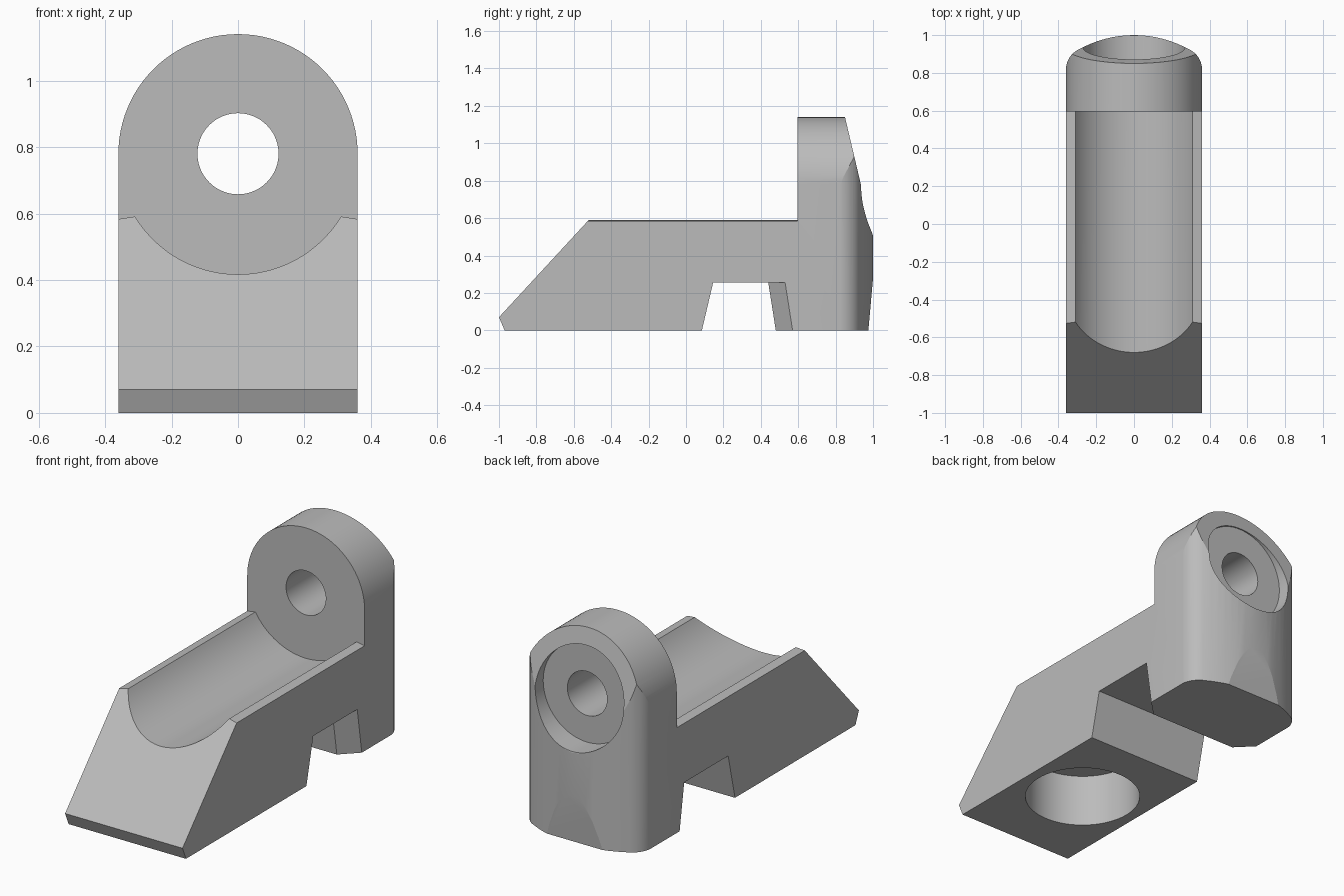
import bpy, bmesh, math

if "Cube" in bpy.data.objects:
    bpy.data.objects.remove(bpy.data.objects["Cube"])

AXIS_Z = 0.78      # height of the cross hole, groove and rounded head
HALF_W = 0.36

grey = bpy.data.materials.new("plain_grey")
grey.diffuse_color = (0.5, 0.5, 0.5, 1)
grey.use_nodes = True
grey.node_tree.nodes["Principled BSDF"].inputs["Base Color"].default_value = grey.diffuse_color


def arc(cx, cy, r, a0, a1, n):
    """Points on an arc, angles in degrees."""
    return [(cx + r * math.cos(math.radians(a0 + (a1 - a0) * i / n)),
             cy + r * math.sin(math.radians(a0 + (a1 - a0) * i / n)))
            for i in range(n + 1)]


def loft(name, bottom, top):
    """Closed solid between two matching rings of 3D points."""
    bm = bmesh.new()
    a = [bm.verts.new(p) for p in bottom]
    b = [bm.verts.new(p) for p in top]
    n = len(a)
    bm.faces.new(a)
    bm.faces.new(b)
    for i in range(n):
        bm.faces.new((a[i], a[(i + 1) % n], b[(i + 1) % n], b[i]))
    bmesh.ops.recalc_face_normals(bm, faces=bm.faces)
    mesh = bpy.data.meshes.new(name)
    bm.to_mesh(mesh)
    bm.free()
    mesh.materials.append(grey)
    ob = bpy.data.objects.new(name, mesh)
    bpy.context.collection.objects.link(ob)
    return ob


def prism(name, pts, axis, lo, hi):
    """Extrude a 2D outline along the named axis."""
    place = {"x": lambda u, v, w: (w, u, v),
             "y": lambda u, v, w: (u, w, v),
             "z": lambda u, v, w: (u, v, w)}[axis]
    return loft(name, [place(u, v, lo) for u, v in pts],
                [place(u, v, hi) for u, v in pts])


def circle(cx, cy, r, n=72):
    return arc(cx, cy, r, 0, 360, n)[:-1]


# Body: upright slab with a round top, run along the full length
body = prism("bracket_body",
             [(-HALF_W, -0.1), (HALF_W, -0.1)] + arc(0, AXIS_Z, HALF_W, 0, 180, 48),
             "y", -1.1, 1.1)


def cut(cutter, mode="DIFFERENCE"):
    cutter.hide_render = True
    mod = body.modifiers.new(cutter.name, "BOOLEAN")
    mod.operation = mode
    mod.solver = "EXACT"
    mod.object = cutter
    bpy.context.view_layer.objects.active = body
    bpy.ops.object.modifier_apply(modifier=mod.name)
    bpy.data.objects.remove(cutter, do_unlink=True)


# Clear the space above the arm, leaving a round cradle and two sloped rims
half = math.degrees(math.acos(0.31 / 0.363))
cut(prism("cradle_cutter",
          [(-0.5, 1.3), (-0.5, 0.561)]
          + arc(0, AXIS_Z, 0.363, 180 + half, 360 - half, 36)
          + [(0.5, 0.561), (0.5, 1.3)], "y", -1.3, 0.595))

# Side outline: ramp nose, flat sole, leaning upper back
cut(prism("side_outline",
          [(-0.97, 0), (-1, 0.07), (0.043, 1.2), (0.836, 1.2),
           (1.002, 0.495), (1.002, 0.30), (0.975, 0)],
          "x", -0.6, 0.6), "INTERSECT")

# Plan outline: bowed back with rounded corners
right = arc(0.24, 0.816, 0.1205, 0, 60, 12) + arc(0, 0.4, 0.6, 60, 90, 8)[1:]
left = [(-x, y) for x, y in reversed(right[:-1])]
cut(prism("plan_outline",
          [(-0.5, -1.2), (0.5, -1.2), (0.5, 0.816)] + right + left + [(-0.5, 0.816)],
          "z", -0.3, 1.5), "INTERSECT")


# Underside notch with tapered walls and chamfered foot corners
def notch_ring(z):
    front, back = 0.085 + 0.235 * z, 0.48 - 0.157 * z
    return [(x, y, z) for x, y in
            [(-0.5, front), (0.5, front), (0.5, back + 0.23),
             (0.27, back), (-0.27, back), (-0.5, back + 0.23)]]


cut(loft("notch_cutter", notch_ring(-0.1), notch_ring(0.255)))

# Blind round pocket in the sole
cut(prism("pocket_cutter", circle(0, -0.42, 0.30), "z", -0.1, 0.295))

# Through hole and back counterbore in the head
cut(prism("counterbore_cutter", circle(0, AXIS_Z, 0.27), "y", 0.865, 1.3))
cut(prism("hole_cutter", circle(0, AXIS_Z, 0.122), "y", 0.4, 1.3))

# Smooth the curved walls, keep the edges crisp
bpy.ops.object.select_all(action="DESELECT")
body.select_set(True)
bpy.context.view_layer.objects.active = body
bpy.ops.object.shade_smooth_by_angle(angle=math.radians(8))
